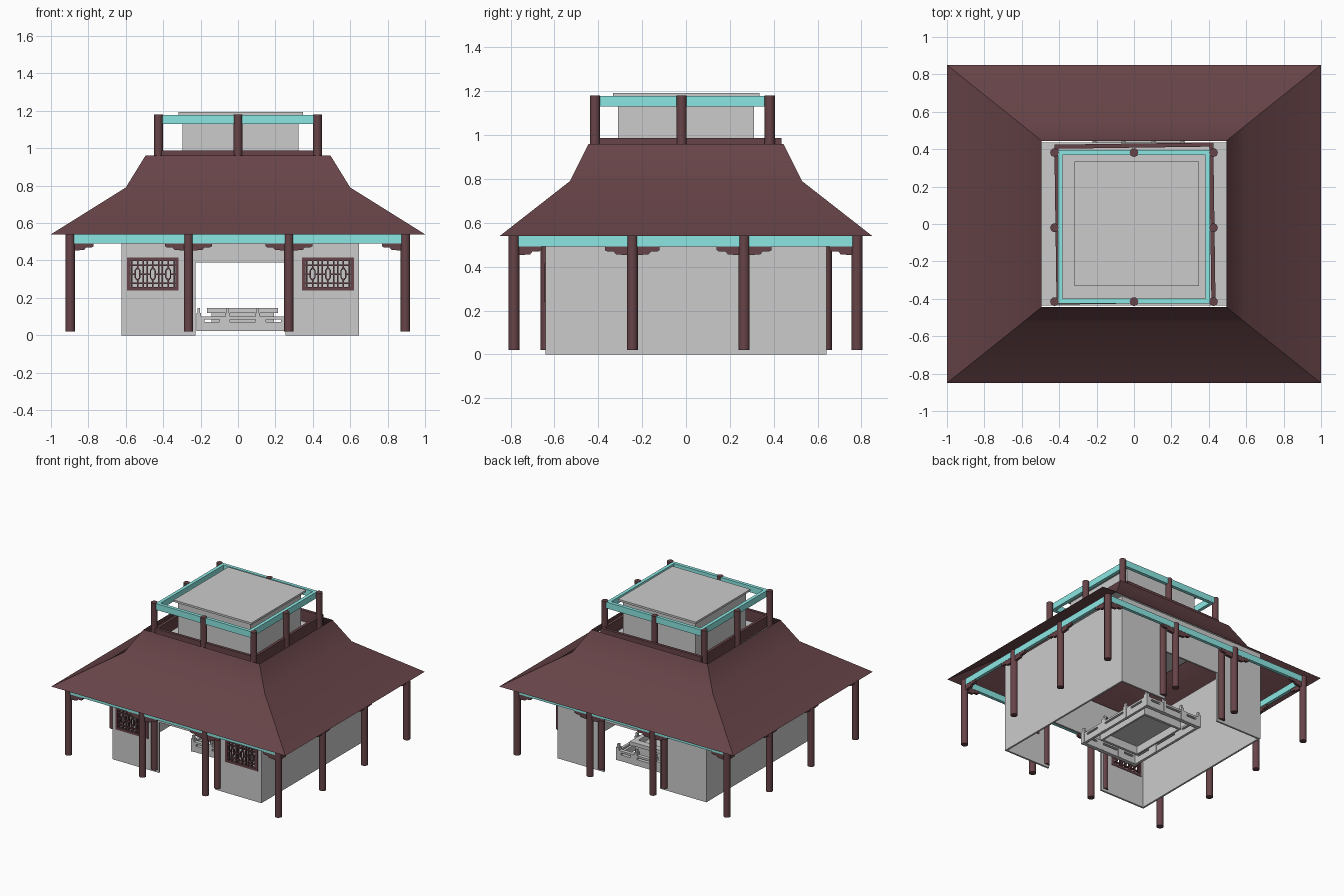
import bpy, bmesh, math
from mathutils import Matrix, Vector

if "Cube" in bpy.data.objects:
    bpy.data.objects.remove(bpy.data.objects["Cube"])


def material(name, col):
    m = bpy.data.materials.new(name)
    m.diffuse_color = (*col, 1)
    m.use_nodes = True
    m.node_tree.nodes["Principled BSDF"].inputs["Base Color"].default_value = m.diffuse_color
    return m


BROWN = material("brown_wood", (0.135, 0.057, 0.064))
TEAL = material("teal_paint", (0.26, 0.80, 0.77))
CX = 0.013  # the masonry sits slightly off centre


def finish(name, bm, mat=None, smooth=False):
    bmesh.ops.recalc_face_normals(bm, faces=bm.faces)
    me = bpy.data.meshes.new(name)
    bm.to_mesh(me)
    bm.free()
    ob = bpy.data.objects.new(name, me)
    bpy.context.collection.objects.link(ob)
    if mat:
        me.materials.append(mat)
    if smooth:
        bpy.ops.object.select_all(action='DESELECT')
        ob.select_set(True)
        bpy.context.view_layer.objects.active = ob
        bpy.ops.object.shade_smooth_by_angle()
    return ob


def add_box(bm, x0, x1, y0, y1, z0, z1):
    m = Matrix.Translation(((x0 + x1) / 2, (y0 + y1) / 2, (z0 + z1) / 2))
    m = m @ Matrix.Diagonal((x1 - x0, y1 - y0, z1 - z0, 1))
    bmesh.ops.create_cube(bm, size=1, matrix=m)


def boxes(name, dims, mat=None):
    bm = bmesh.new()
    for d in dims:
        add_box(bm, *d)
    return finish(name, bm, mat)


def frame(name, x0, x1, y0, y1, z0, z1, t, mat=None):
    return boxes(name, [(x0, x1, y0, y0 + t, z0, z1), (x0, x1, y1 - t, y1, z0, z1),
                        (x0, x0 + t, y0 + t, y1 - t, z0, z1),
                        (x1 - t, x1, y0 + t, y1 - t, z0, z1)], mat)


def columns(name, spots, r, z0, z1):
    bm = bmesh.new()
    for x, y in spots:
        bmesh.ops.create_cone(bm, cap_ends=True, segments=16, radius1=r, radius2=r, depth=z1 - z0,
                              matrix=Matrix.Translation((x, y, (z0 + z1) / 2)))
    finish(name, bm, BROWN, True)


def prism(bm, pts, vec):
    f = bm.faces.new([bm.verts.new(p) for p in pts])
    g = bmesh.ops.extrude_face_region(bm, geom=[f])
    bmesh.ops.translate(bm, verts=[v for v in g['geom'] if isinstance(v, bmesh.types.BMVert)], vec=vec)


# main roof: two-slope open shell
bm = bmesh.new()
rings = [[bm.verts.new((sx * a, sy * b, z)) for sx, sy in ((-1, -1), (1, -1), (1, 1), (-1, 1))]
         for a, b, z in ((1, .85, .54), (.6, .53, .79), (.495, .445, .96))]
for lo, hi in zip(rings, rings[1:]):
    for i in range(4):
        j = (i + 1) % 4
        bm.faces.new((lo[i], lo[j], hi[j], hi[i]))
finish("main_roof", bm, BROWN, True)
# sunken deck inside the roof opening
boxes("roof_deck", [(-.515, .515, -.437, .437, .89, .9)])

# walls: open-bottomed hall with doorways front and back
X0, X1, D, T, TOP = CX - .635, CX + .635, .24, .014, .69
walls = [(X0, X0 + T, -.64, .64, 0, TOP), (X1 - T, X1, -.64, .64, 0, TOP)]
WC, WH, WZ0, WZ1 = .468, .138, .24, .415  # window placement
S = .635 - T
for s in (-1, 1):
    def span(a, b, y0, z0, z1):
        lo, hi = sorted((CX + s * a, CX + s * b))
        walls.append((lo, hi, y0, y0 + T, z0, z1))
    span(D, S, .64 - T, 0, TOP)
    span(D, S, -.64, 0, WZ0)
    span(D, S, -.64, WZ1, TOP)
    span(D, WC - WH, -.64, WZ0, WZ1)
    span(WC + WH, S, -.64, WZ0, WZ1)
for y in (-.64, .64 - T):
    walls.append((CX - D, CX + D, y, y + T, .39, TOP))
boxes("hall_walls", walls)

# window lattices
for s, side in ((-1, "left"), (1, "right")):
    c, y0, y1 = CX + s * WC, -.646, -.622
    bm = bmesh.new()
    w = .018
    for x in (c - WH, c + WH - w):
        add_box(bm, x, x + w, y0, y1, WZ0, WZ1)
    for z in (WZ0, WZ1 - w):
        add_box(bm, c - WH, c + WH, y0, y1, z, z + w)
    b, yb0, yb1 = .004, -.641, -.628
    zm = (WZ0 + WZ1) / 2
    for k in (-1, 0, 1):
        u = c + k * .082
        for dx in (-.031, .031):
            add_box(bm, u + dx - b, u + dx + b, yb0, yb1, WZ0, WZ1)
        add_box(bm, u - b, u + b, yb0, yb1, WZ0, zm - .029)
        add_box(bm, u - b, u + b, yb0, yb1, zm + .029, WZ1)
        for dz in (-.048, .048):
            add_box(bm, u - .041, u + .041, yb0, yb1, zm + dz - b, zm + dz + b)
        for dx in (-1, 1):  # side ties and long centre octagon
            lo, hi = sorted((u + dx * .014, u + dx * .041))
            add_box(bm, lo, hi, yb0, yb1, zm - b, zm + b)
            lo, hi = sorted((u + dx * .009, u + dx * .016))
            add_box(bm, lo, hi, yb0, yb1, zm - .019, zm + .019)
            for dz in (-1, 1):
                pts = [(u + dx * p, yb0, zm + dz * q)
                       for p, q in ((.016, .019), (.006, .034), (0, .034), (0, .027), (.009, .019))]
                prism(bm, pts, Vector((0, yb1 - yb0, 0)))
    finish("window_lattice_" + side, bm, BROWN)

# lower columns
CXS, CYS = (-.897, -.265, .272, .895), (-.785, -.245, .265, .78)
outer = [(x, y) for x in CXS for y in (CYS[0], CYS[3])] + [(x, y) for x in (CXS[0], CXS[3]) for y in CYS[1:3]]
columns("veranda_columns", outer, .025, .02, .54)
columns("door_columns", [(x, y) for x in CXS[1:3] for y in (-.638, .64)], .025, .02, .6)
frame("veranda_beams", -.907, .907, -.797, .792, .492, .54, .024, TEAL)

# stepped brackets under the beams
bm = bmesh.new()
prof = ((0, .494), (.125, .494), (.125, .476), (.115, .47), (.085, .47), (.075, .457), (.03, .453), (0, .453))


def bracket(x, y, dx, dy):
    t = Vector((abs(dy), abs(dx), 0)) * .02
    prism(bm, [(x + dx * d - t.x / 2, y + dy * d - t.y / 2, z) for d, z in prof], t)


for s in (-1, 1):
    for i in range(4):
        if (i, s) in ((0, -1), (3, 1)):
            continue
        for y in (CYS[0], CYS[3]):
            bracket(CXS[i], y, s, 0)
        for x in (CXS[0], CXS[3]):
            bracket(x, CYS[i], 0, s)
finish("beam_brackets", bm, BROWN)

# upper storey
UX, UY = (-.425, 0, .425), (-.415, -.02, .382)
columns("upper_columns", [(x, y) for x in UX for y in UY if (x, y) != (0, -.02)], .023, .9, 1.18)
frame("upper_beams", -.407, .407, -.425, .395, 1.13, 1.178, .026, TEAL)
sill = frame("upper_sill", -.42, .43, -.425, .43, .9, .987, .022, BROWN)
sill.rotation_euler.z = math.radians(.8)
boxes("upper_room", [(-.297, .323, -.31, .31, .9, 1.175)])
boxes("upper_room_lid", [(-.318, .347, -.332, .335, 1.178, 1.193)])

# courtyard basin: balustrade with slots, posts and inner trough
bm = bmesh.new()
H = .235
BASE = Matrix.Translation((.025, .105, 0)) @ Matrix.Diagonal((1, 1.46, 1, 1))


def side_box(k, a0, a1, z0, z1, out=.01, off=H):
    v0 = len(bm.verts)
    add_box(bm, a0, a1, -off - out, -off + out, z0, z1)
    bm.verts.ensure_lookup_table()
    m = BASE @ Matrix.Rotation(k * math.pi / 2, 4, 'Z')
    bmesh.ops.transform(bm, matrix=m, verts=bm.verts[v0:])


for k in range(4):
    side_box(k, -H, H, .022, .07)
    side_box(k, -H, H, .085, .1)
    for a, b in ((-.235, -.205), (-.125, -.07), (.07, .125), (.205, .235)):
        side_box(k, a, b, .07, .085)
    for a in (-H, -.08, .08):
        side_box(k, a - .012, a + .012, .022, .12, .012)
        side_box(k, a - .007, a + .007, .12, .145, .007)
    side_box(k, -.165, .165, .03, .12, .007, .16)
    side_box(k, -.19, .19, .12, .147, .018, .17)
finish("basin_balustrade", bm)
boxes("basin_tray", [(.025 - .16, .025 + .16, .105 - .235, .105 + .235, .09, .105)])
